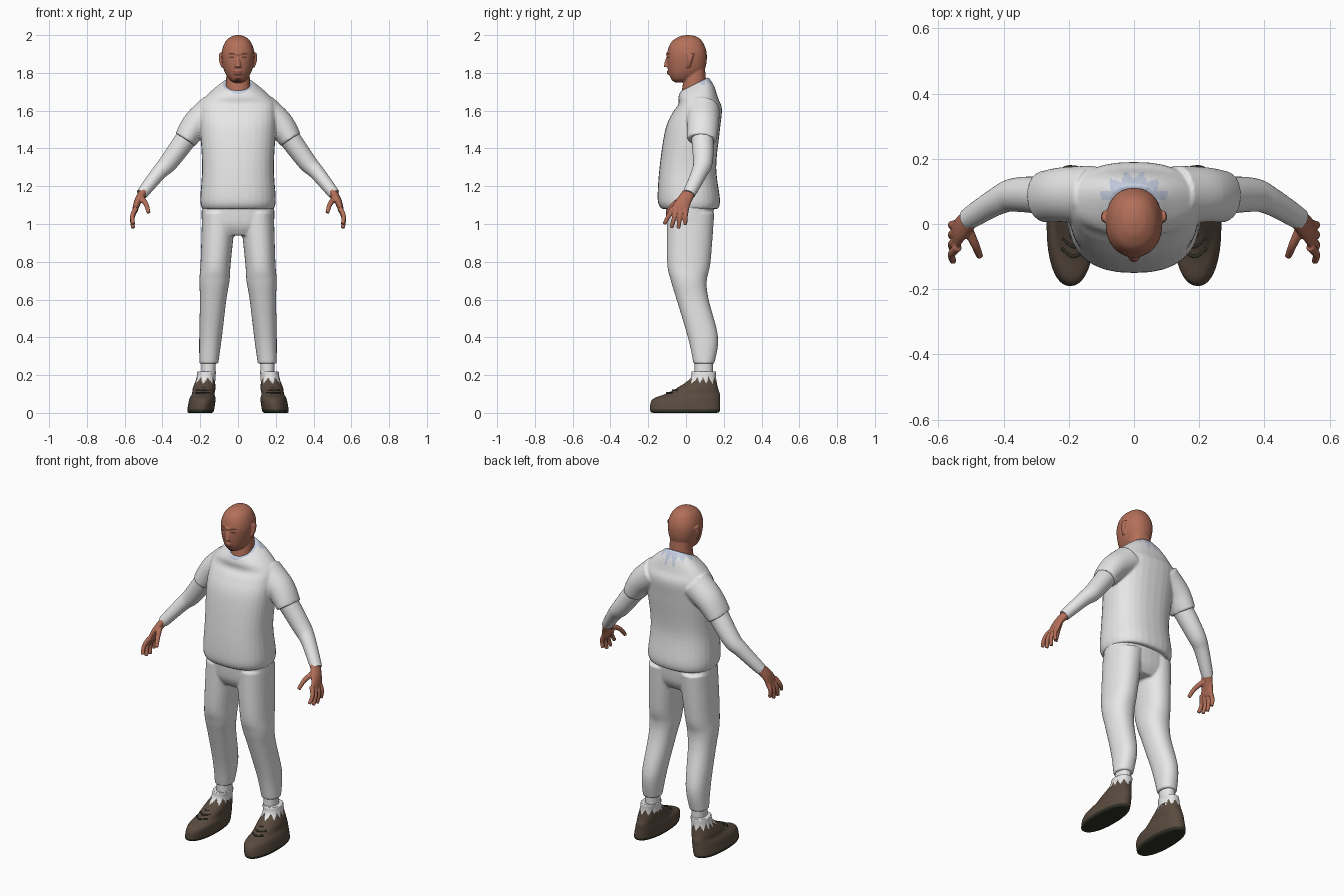
import bpy, bmesh, math
from mathutils import Vector

cube = bpy.data.objects.get("Cube")
if cube:
    bpy.data.objects.remove(cube, do_unlink=True)


def material(name, *rgb):
    mat = bpy.data.materials.new(name)
    mat.use_nodes = True
    mat.diffuse_color = (*rgb, 1)
    shader = mat.node_tree.nodes["Principled BSDF"]
    shader.inputs["Base Color"].default_value = (*rgb, 1)
    shader.inputs["Roughness"].default_value = .8
    return mat


SKIN = material("skin", .45, .16, .1)
HAIR = material("dark hair", .12, .05, .03)
LIP = material("lip", .3, .09, .06)
CLOTH = material("white cloth", .8, .8, .8)
COLLAR = material("pale blue collar", .56, .62, .76)
LEATHER = material("brown leather", .1, .07, .05)
SOLE = material("dark sole", .03, .03, .02)
SIDES = {"left": 1, "right": -1}


def mix(start, end, t):
    return start + (end - start) * t


def spline(keys, steps=6):
    """Catmull-Rom curve through points of any dimension."""
    keys = [Vector(key) for key in keys]
    last = len(keys) - 1
    curve = []
    for i in range(last):
        before, start, end, after = keys[max(i - 1, 0)], keys[i], keys[i + 1], keys[min(i + 2, last)]
        leave, arrive = (end - before) / 2, (after - start) / 2
        for step in range(steps):
            t = step / steps
            ease = t * t * (3 - 2 * t)
            curve.append(mix(start, end, ease) + leave * t * (1 - t) ** 2 - arrive * t * t * (1 - t))
    return curve + [keys[last]]


def oval(centre, across, along, power=2, count=32):
    """Superellipse ring spanned by two half-axis vectors."""
    points = []
    for j in range(count):
        angle = math.tau * j / count
        c, s = math.cos(angle), math.sin(angle)
        points.append(centre + across * math.copysign(abs(c) ** (2 / power), c)
                      + along * math.copysign(abs(s) ** (2 / power), s))
    return points


def skin_rings(bm, rings, side):
    rows = [[bm.verts.new((p.x * side, p.y, p.z)) for p in ring] for ring in rings]
    for low, high in zip(rows, rows[1:]):
        for j in range(len(low)):
            k = j - 1
            bm.faces.new((low[k], low[j], high[j], high[k]))
    bm.faces.new(rows[0])
    bm.faces.new(rows[-1])


def stack(bm, levels, side=1, x_low=0, x_high=0, power=2.2, tilt=0):
    """Level sections given as height, half width, front, back."""
    path = spline(levels)
    bottom, top = path[0][0], path[-1][0]
    rings = []
    for z, half, front, back in path:
        t = (z - bottom) / (top - bottom)
        depth = (back - front) / 2
        lean = tilt * max(t, 0) ** 8
        rings.append(oval(Vector((mix(x_low, x_high, t), front + depth, z)), Vector((half, 0, 0)),
                          Vector((0, depth, depth * lean)), power))
    skin_rings(bm, rings, side)


def tube(bm, points, start, end, side=1):
    """Tapered tube; start and end are (thickness, depth) radii."""
    path = spline(points)
    last = len(path) - 1
    rings = []
    for i, centre in enumerate(path):
        t = i / last
        ahead = (path[min(i + 1, last)] - path[max(i - 1, 0)]).normalized()
        along = Vector((0, 1, 0))
        along = (along - ahead * along.dot(ahead)).normalized()
        across = along.cross(ahead)
        rings.append(oval(centre, across * mix(start[0], end[0], t), along * mix(start[1], end[1], t)))
    skin_rings(bm, rings, side)


def finish(name, bm, mats, voxel=0, rule=None, smooth=2):
    """Fuse overlapping lofts into one skin and colour its faces by rule."""
    bmesh.ops.recalc_face_normals(bm, faces=bm.faces)
    mesh = bpy.data.meshes.new(name)
    bm.to_mesh(mesh)
    bm.free()
    ob = bpy.data.objects.new(name, mesh)
    bpy.context.collection.objects.link(ob)
    if voxel:
        fuse = ob.modifiers.new("fuse", 'REMESH')
        fuse.mode, fuse.voxel_size = 'VOXEL', voxel
        soften = ob.modifiers.new("soften", 'SMOOTH')
        soften.iterations = smooth
        graph = bpy.context.evaluated_depsgraph_get()
        mesh = bpy.data.meshes.new_from_object(ob.evaluated_get(graph))
        ob.modifiers.clear()
        ob.data = mesh
    mesh.materials.clear()
    for mat in mats:
        mesh.materials.append(mat)
    for face in mesh.polygons:
        face.material_index = rule(face.center) if rule else 0
    bpy.ops.object.select_all(action='DESELECT')
    ob.select_set(True)
    bpy.context.view_layer.objects.active = ob
    bpy.ops.object.shade_smooth_by_angle(angle=math.radians(50))


def zigzag(x, y, teeth):
    return abs(math.atan2(y, x) / math.tau * teeth % 1 - .5) * 2


def face_colour(c):
    wide = abs(c.x)
    if c.y > -.055:
        return 0
    brow = .016 < wide < .05 and abs(c.z - 1.903) < .004
    eye = math.hypot(wide - .034, (c.z - 1.882) * 2.5) < .012
    beard = wide < .016 and c.z < 1.774
    if brow or eye or beard:
        return 1
    return 2 if wide < .024 and abs(c.z - 1.8) < .008 else 0


def collar_colour(c):
    y = c.y - .045
    reach = .09 + .03 * zigzag(c.x, y, 14) if y > .03 else .08
    return int(c.z > 1.67 and math.hypot(c.x, y) < reach)


def shoe_colour(c):
    if c.z < .016:
        return 1
    return 2 if c.z > .155 + .035 * zigzag(abs(c.x) - .17, c.y - .09, 11) else 0


# Head: skull, neck, nose, lips, brow ridges and ears
bm = bmesh.new()
stack(bm, [(1.75, .02, -.06, 0), (1.77, .05, -.08, .05), (1.82, .076, -.096, .1), (1.9, .087, -.1, .11),
           (1.96, .07, -.08, .09), (1.99, .04, -.04, .06), (2, .01, 0, .02)])
stack(bm, [(1.65, .07, -.03, .12), (1.72, .065, -.02, .11), (1.83, .06, 0, .1)])
tube(bm, [(0, -.09, 1.89), (0, -.1, 1.86), (0, -.103, 1.83)], (.006, .01), (.018, .014))
for z in (1.795, 1.806):
    tube(bm, [(-.026, -.08, z), (0, -.096, z), (.026, -.08, z)], (.005, .005), (.005, .005))
for side in SIDES.values():
    tube(bm, [(0, -.1, 1.9), (.03, -.09, 1.9), (.06, -.07, 1.9)], (.007, .007), (.005, .005), side)
    tube(bm, [(.08, .01, 1.83), (.093, .02, 1.87), (.09, .025, 1.905)], (.008, .01), (.008, .018), side)
finish("head", bm, [SKIN, HAIR, LIP], .004, face_colour)

# Shirt: body with a slanted neckline, and short sleeves
bm = bmesh.new()
stack(bm, [(1.08, .19, -.13, .17), (1.13, .2, -.15, .18), (1.3, .19, -.14, .16), (1.5, .2, -.11, .18),
           (1.6, .2, -.07, .19), (1.65, .19, -.04, .17), (1.7, .14, -.04, .15), (1.74, .08, -.03, .12)],
      power=2.4, tilt=.5)
for side in SIDES.values():
    tube(bm, [(.13, .09, 1.6), (.22, .09, 1.53), (.28, .083, 1.445)], (.09, .09), (.06, .078), side)
finish("shirt", bm, [CLOTH, COLLAR], .007, collar_colour, 3)

# Trousers: hips and two legs
bm = bmesh.new()
stack(bm, [(.94, .15, -.07, .11), (1, .19, -.1, .14), (1.13, .19, -.11, .15)], power=2.4)
for side in SIDES.values():
    stack(bm, [(.26, .05, .04, .15), (.4, .06, .01, .17), (.6, .07, -.05, .12), (.7, .08, -.08, .11),
               (.8, .08, -.1, .13), (1.06, .09, -.1, .15)], side, .155, .1)
finish("trousers", bm, [CLOTH], .007)

for word, side in SIDES.items():
    # Long sleeve
    bm = bmesh.new()
    tube(bm, [(.24, .085, 1.5), (.36, .09, 1.335), (.42, .07, 1.27), (.51, .015, 1.158)],
         (.06, .062), (.03, .033), side)
    finish(word + "_arm_sleeve", bm, [CLOTH])

    # Hand: palm, a fan of four fingers, and the thumb
    bm = bmesh.new()
    tube(bm, [(.49, .03, 1.185), (.53, -.012, 1.12), (.547, -.034, 1.065)], (.026, .03), (.013, .048), side)
    for i in range(4):
        root = Vector((.54, -.07 + .023 * i, 1.085))
        reach = Vector((.015, -.045 + .014 * i, -.085 - .025 * math.sin(i)))
        knuckle = root + reach / 2 + Vector((.012, 0, 0))
        tube(bm, [root, knuckle, root + reach], (.014, .014), (.01, .01), side)
    tube(bm, [(.51, -.015, 1.135), (.487, -.065, 1.105), (.473, -.1, 1.06)], (.016, .016), (.01, .01), side)
    finish(word + "_hand", bm, [SKIN], .004)

    # Sock
    bm = bmesh.new()
    stack(bm, [(.17, .038, .046, .142), (.28, .038, .046, .142)], side, .156, .156)
    finish(word + "_sock", bm, [CLOTH])

    # Shoe, with a ragged sock cuff folded over its top
    bm = bmesh.new()
    stack(bm, [(0, .06, -.17, .16), (.01, .07, -.19, .18), (.07, .07, -.18, .18), (.1, .06, -.11, .18),
               (.13, .06, -.05, .17), (.18, .05, .02, .16), (.22, .05, .03, .16)], side, .2, .165)
    finish(word + "_shoe", bm, [LEATHER, SOLE, CLOTH], .005, shoe_colour, 1)

    # Laces
    bm = bmesh.new()
    for i in range(4):
        x, y, z = .186 - .003 * i, -.1 + .03 * i, .105 + .014 * i
        tube(bm, [(x - .036, y + .026, z), (x, y, z), (x + .036, y + .026, z)], (.005, .005), (.005, .005), side)
    finish(word + "_laces", bm, [SOLE])
